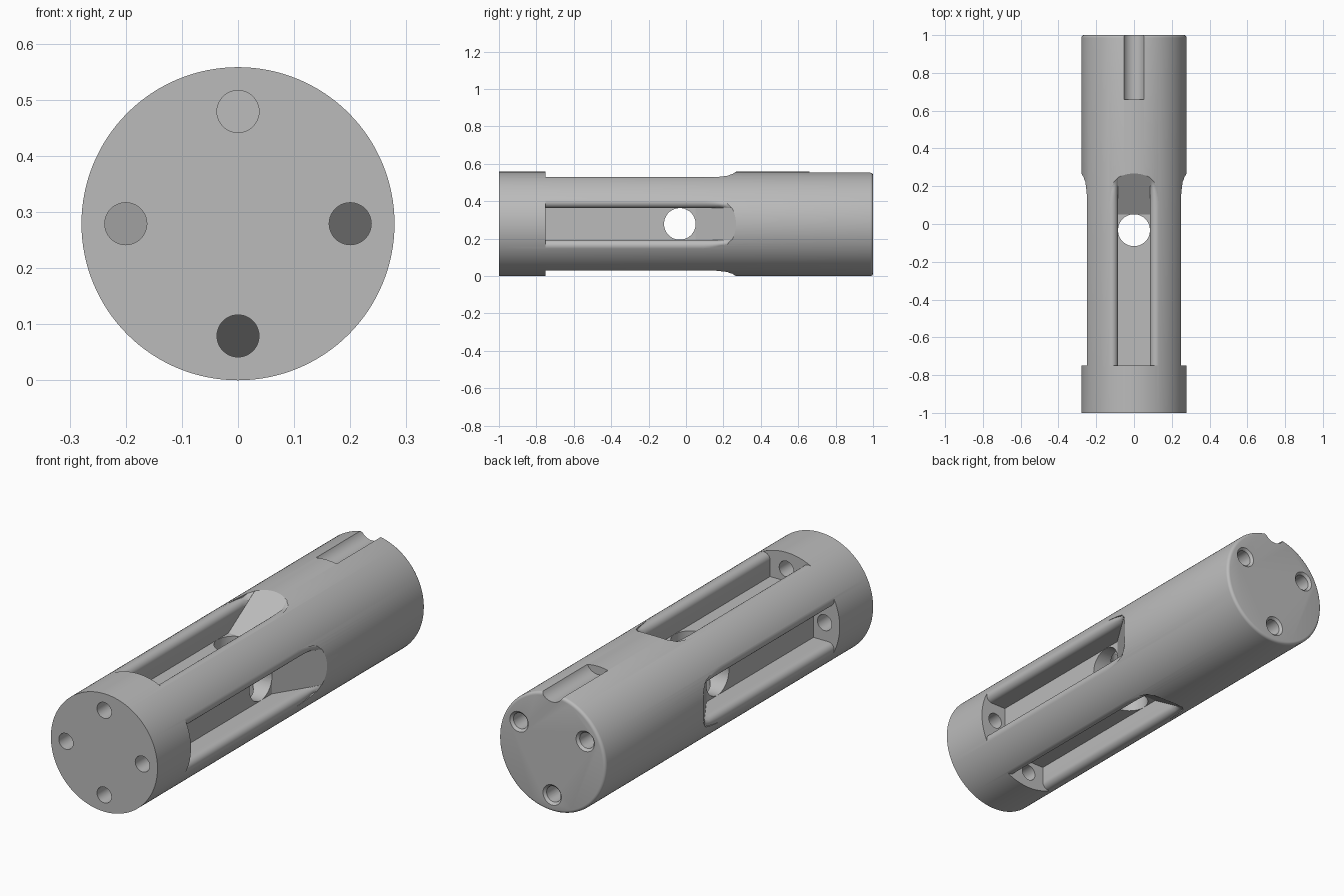
import bpy, bmesh
from math import pi, sin, cos, asin, sqrt
from mathutils import Matrix, Vector

cube = bpy.data.objects.get("Cube")
if cube:
    bpy.data.objects.remove(cube, do_unlink=True)

R = 0.279                 # body radius, also height of the axis
HALF_SLOT = 0.085         # half width of pockets, radius of cross holes
FLOOR = 0.142             # pocket floor distance from the axis
FILLET = 0.031            # rounding of the pocket rims
RAMP_Y = 0.05             # start of the sloped pocket end
LIFT = Matrix.Translation((0, 0, R))

steel = bpy.data.materials.new("grey_steel")
steel.use_nodes = True
GREY = (0.5, 0.5, 0.5, 1)
steel.diffuse_color = GREY
steel.node_tree.nodes["Principled BSDF"].inputs["Base Color"].default_value = GREY


def finish(bm, name):
    bmesh.ops.recalc_face_normals(bm, faces=bm.faces)
    mesh = bpy.data.meshes.new(name)
    bm.to_mesh(mesh)
    bm.free()
    mesh.materials.append(steel)
    obj = bpy.data.objects.new(name, mesh)
    bpy.context.collection.objects.link(obj)
    return obj


def rod(name, start, end, r1, r2=None, sides=48):
    """Round rod between two points given relative to the axis."""
    start, end = Vector(start), Vector(end)
    d = end - start
    turn = d.to_track_quat('Z', 'Y').to_matrix().to_4x4()
    bm = bmesh.new()
    bmesh.ops.create_cone(bm, cap_ends=True, segments=sides, radius1=r1,
                          radius2=r1 if r2 is None else r2, depth=d.length,
                          matrix=LIFT @ Matrix.Translation((start + end) / 2) @ turn)
    return finish(bm, name)


def pocket_section(y):
    """Half-open pocket outline at one station: flat floor, rounded rims."""
    floor = FLOOR + max(0, y - RAMP_Y) * 0.63
    t = min(1, max(0, (y - 0.08) / 0.19))
    spread = 1 - 0.9 * t * t
    cx = HALF_SLOT + FILLET
    phi = asin(cx / (R - FILLET))
    cv = sqrt((R - FILLET) ** 2 - cx ** 2)
    steps = 10
    side = [(HALF_SLOT, floor)]
    for i in range(steps + 1):
        a = pi - (pi / 2 + phi) * i / steps
        a = pi + (phi - 0 - pi / 2 - 2 * phi) * i / steps
        x, v = cx + FILLET * cos(a), cv + FILLET * sin(a)
        side.append((HALF_SLOT + (x - HALF_SLOT) * spread,
                     max(v, floor + 0.0006 * (i + 1))))
    side.append((side[-1][0] + 0.001, 0.36))
    return [(-x, v) for x, v in reversed(side)] + side


def pocket(name, angle):
    """Loft the pocket sections along the body and turn them about the axis."""
    stations = [-0.75, RAMP_Y] + [0.08 + 0.02 * i for i in range(12)]
    place = LIFT @ Matrix.Rotation(angle, 4, 'Y')
    bm = bmesh.new()
    rings = [[bm.verts.new(place @ Vector((x, y, v))) for x, v in pocket_section(y)]
             for y in stations]
    n = len(rings[0])
    for a, b in zip(rings, rings[1:]):
        for i in range(n):
            j = (i + 1) % n
            bm.faces.new((a[i], a[j], b[j], b[i]))
    bm.faces.new(rings[0])
    bm.faces.new(rings[-1])
    return finish(bm, name)


# Main body with a softened back rim
body = rod("slotted_cylinder_body", (0, -1, 0), (0, 1, 0), R, sides=128)
bm = bmesh.new()
bm.from_mesh(body.data)
rim = [e for e in bm.edges if all(v.co.y > 0.99 for v in e.verts)]
bmesh.ops.bevel(bm, geom=rim, offset=0.014, segments=4, profile=0.5, affect='EDGES')
bm.to_mesh(body.data)
bm.free()

# Four pockets, each with a bolt hole through the front collar
cutters = []
for k in range(4):
    a = k * pi / 2
    x, z = 0.2 * sin(a), 0.2 * cos(a)
    cutters.append(pocket("pocket_cutter", a))
    cutters.append(rod("front_hole_cutter", (x, -1.1, z), (x, -0.7, z), 0.0375))

# Two crossing holes through the pocket floors
for d in (Vector((0.4, 0, 0)), Vector((0, 0, 0.4))):
    c = Vector((0, -0.033, 0))
    cutters.append(rod("cross_hole_cutter", c - d, c + d, HALF_SLOT - 0.0005, sides=64))

# Three countersunk holes in the back face
for k in range(3):
    a = pi + k * 2 * pi / 3
    x, z = 0.2 * sin(a), 0.2 * cos(a)
    cutters.append(rod("back_hole_cutter", (x, 0.66, z), (x, 1.1, z), 0.037))
    cutters.append(rod("countersink_cutter", (x, 0.988, z), (x, 1.012, z), 0.036, 0.06))

# Shallow round groove on top of the back end
cutters.append(rod("groove_cutter", (0, 0.66, 0.3), (0, 1.1, 0.3), 0.06))

bpy.context.view_layer.objects.active = body
for c in cutters:
    c.hide_render = True
    mod = body.modifiers.new("cut", 'BOOLEAN')
    mod.operation = 'DIFFERENCE'
    mod.solver = 'EXACT'
    mod.object = c
    bpy.ops.object.modifier_apply(modifier=mod.name)
    bpy.data.objects.remove(c, do_unlink=True)

bpy.ops.object.select_all(action='DESELECT')
body.select_set(True)
bpy.ops.object.shade_smooth_by_angle(angle=0.45)
